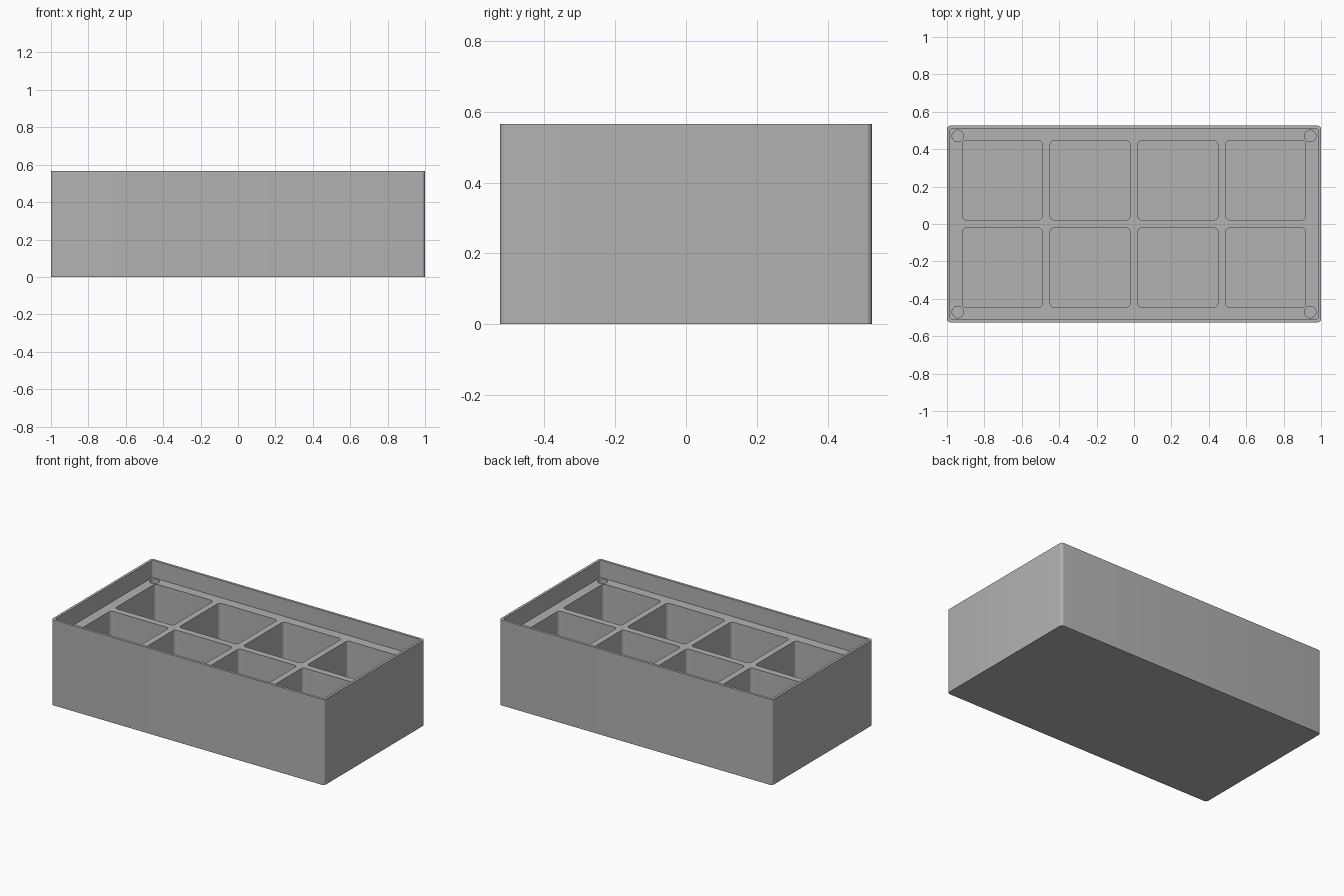
import bpy
import bmesh
import math

cube = bpy.data.objects.get("Cube")
if cube:
    bpy.data.objects.remove(cube, do_unlink=True)

# Main sizes
HALF_X, HALF_Y, HEIGHT = 1.0, 0.526, 0.566
RIM = 0.017            # thickness of the upright rim
LEDGE_Z = 0.452        # top of the compartment grid
FLOOR_Z = 0.03         # compartment floor
SOCKET_Z = 0.42        # bottom of the corner sockets
CELL_X, CELL_Y = 0.2135, 0.2115    # half sizes of a compartment

grey = bpy.data.materials.new("warm_grey_plastic")
grey.use_nodes = True
colour = (0.445, 0.445, 0.445, 1.0)
grey.diffuse_color = colour
grey.node_tree.nodes["Principled BSDF"].inputs["Base Color"].default_value = colour

bm = bmesh.new()


def rounded_rect(cx, cy, hx, hy, r, steps=6):
    """Outline points of a rectangle with rounded corners."""
    points = []
    for i, (sx, sy) in enumerate([(1, 1), (-1, 1), (-1, -1), (1, -1)]):
        for k in range(steps + 1):
            a = math.radians(90 * i + 90 * k / steps)
            points.append((cx + sx * (hx - r) + r * math.cos(a),
                           cy + sy * (hy - r) + r * math.sin(a)))
    return points


def circle(cx, cy, r, steps=32):
    return [(cx + r * math.cos(2 * math.pi * k / steps),
             cy + r * math.sin(2 * math.pi * k / steps)) for k in range(steps)]


def ring(points, z):
    return [bm.verts.new((x, y, z)) for x, y in points]


def bridge(a, b):
    n = len(a)
    for i in range(n):
        j = (i + 1) % n
        bm.faces.new((a[i], a[j], b[j], b[i]))


def pocket(points, top, bottom):
    """Recess with straight walls and a flat floor; returns its top ring."""
    upper, lower = ring(points, top), ring(points, bottom)
    bridge(upper, lower)
    bm.faces.new(lower)
    return upper


# Outer shell: base, outside walls, rim top and inside of the rim
outer = rounded_rect(0, 0, HALF_X, HALF_Y, 0.018)
inner = rounded_rect(0, 0, HALF_X - RIM, HALF_Y - RIM, 0.01)
base = ring(outer, 0)
rim_out = ring(outer, HEIGHT)
rim_in = ring(inner, HEIGHT)
ledge = ring(inner, LEDGE_Z)
bm.faces.new(base)
bridge(base, rim_out)
bridge(rim_out, rim_in)
bridge(rim_in, ledge)

# Eight compartments and four round corner sockets
openings = [ledge]
for cy in (-0.2335, 0.2335):
    for cx in (-0.704, -0.2347, 0.2347, 0.704):
        openings.append(pocket(rounded_rect(cx, cy, CELL_X, CELL_Y, 0.02),
                               LEDGE_Z, FLOOR_Z))
for sx in (-1, 1):
    for sy in (-1, 1):
        openings.append(pocket(circle(sx * 0.942, sy * 0.471, 0.031),
                               LEDGE_Z, SOCKET_Z))

# Flat ledge filling the space around all openings
edges = []
for loop in openings:
    for i, v in enumerate(loop):
        edges.append(bm.edges.get((v, loop[(i + 1) % len(loop)])))
bmesh.ops.triangle_fill(bm, edges=edges, use_beauty=True, normal=(0, 0, 1))
bmesh.ops.recalc_face_normals(bm, faces=bm.faces)

mesh = bpy.data.meshes.new("compartment_tray")
bm.to_mesh(mesh)
bm.free()
mesh.materials.append(grey)
tray = bpy.data.objects.new("compartment_tray", mesh)
bpy.context.collection.objects.link(tray)

# Smooth rounded corners, crisp edges
bpy.ops.object.select_all(action='DESELECT')
tray.select_set(True)
bpy.context.view_layer.objects.active = tray
bpy.ops.object.shade_smooth_by_angle(angle=math.radians(30))
